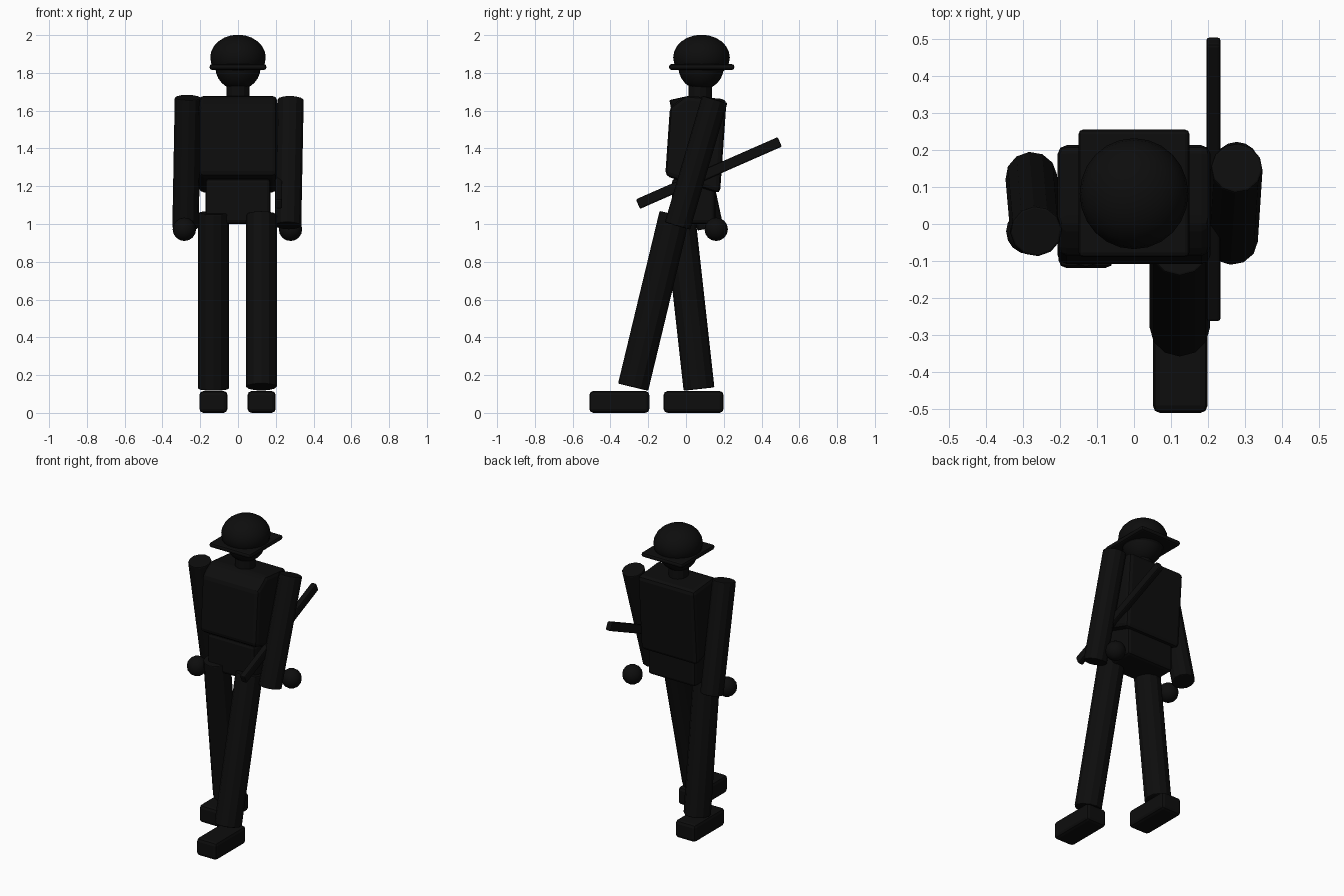
import bpy, bmesh, math
from mathutils import Vector, Matrix

cube = bpy.data.objects.get("Cube")
if cube:
    bpy.data.objects.remove(cube)

black = bpy.data.materials.new("near_black")
black.use_nodes = True
black.diffuse_color = (0.004, 0.004, 0.004, 1)
bsdf = black.node_tree.nodes["Principled BSDF"]
bsdf.inputs["Base Color"].default_value = black.diffuse_color
bsdf.inputs["Roughness"].default_value = 0.9


def finish(name, bm, bevel=0, smooth=False):
    bmesh.ops.recalc_face_normals(bm, faces=bm.faces)
    mesh = bpy.data.meshes.new(name)
    bm.to_mesh(mesh)
    bm.free()
    mesh.materials.append(black)
    obj = bpy.data.objects.new(name, mesh)
    bpy.context.collection.objects.link(obj)
    if bevel:
        mod = obj.modifiers.new("rounded_edges", "BEVEL")
        mod.width, mod.segments = bevel, 2
        mod.limit_method, mod.angle_limit = "ANGLE", math.radians(40)
    if smooth:
        for o in bpy.context.selected_objects:
            o.select_set(False)
        bpy.context.view_layer.objects.active = obj
        obj.select_set(True)
        bpy.ops.object.shade_smooth_by_angle(angle=math.radians(35))
    return obj


def box(name, center, size, bevel=0.0, tilt=0.0):
    bm = bmesh.new()
    matrix = (Matrix.Translation(center) @ Matrix.Rotation(math.radians(tilt), 4, "X")
              @ Matrix.Diagonal((*size, 1)))
    bmesh.ops.create_cube(bm, size=1, matrix=matrix)
    return finish(name, bm, bevel)


def rod(name, start, end, radius, bevel=0.006):
    start, end = Vector(start), Vector(end)
    axis = end - start
    bm = bmesh.new()
    matrix = (Matrix.Translation((start + end) / 2)
              @ axis.to_track_quat("Z", "Y").to_matrix().to_4x4())
    bmesh.ops.create_cone(bm, cap_ends=True, segments=12, radius1=radius,
                          radius2=radius, depth=axis.length, matrix=matrix)
    return finish(name, bm, bevel)


def ball(name, center, size, segments=24):
    bm = bmesh.new()
    matrix = Matrix.Translation(center) @ Matrix.Diagonal((*size, 1))
    bmesh.ops.create_uvsphere(bm, u_segments=segments, v_segments=segments // 2,
                              radius=1, matrix=matrix)
    return finish(name, bm, smooth=True)


def side_prism(name, profile, half_width, bevel):
    bm = bmesh.new()
    face = bm.faces.new([bm.verts.new((-half_width, y, z)) for y, z in profile])
    new = bmesh.ops.extrude_face_region(bm, geom=[face])["geom"]
    bmesh.ops.translate(bm, vec=(2 * half_width, 0, 0),
                        verts=[v for v in new if isinstance(v, bmesh.types.BMVert)])
    return finish(name, bm, bevel)


# Head and wide hat
ball("head", (0, 0.08, 1.83), (0.12, 0.12, 0.12))
ball("hat_crown", (0, 0.082, 1.882), (0.147, 0.15, 0.12))
box("hat_brim", (0, 0.083, 1.831), (0.3, 0.345, 0.03), 0.012)
rod("neck", (0, 0.075, 1.63), (0, 0.075, 1.77), 0.062)

# Body
side_prism("torso", [(-0.11, 1.255), (-0.085, 1.62), (0.0, 1.68),
                     (0.215, 1.66), (0.18, 1.16)], 0.207, 0.025)
box("pelvis", (0, 0.04, 1.12), (0.345, 0.23, 0.24), 0.02)

# Arms swing opposite ways, with the hands set apart from them
rod("left_arm", (0.278, 0.152, 1.66), (0.265, -0.045, 0.99), 0.07)
rod("right_arm", (-0.265, -0.02, 1.67), (-0.278, 0.128, 0.98), 0.07)
ball("left_hand", (0.278, 0.16, 0.972), (0.062, 0.062, 0.062), 16)
ball("right_hand", (-0.284, -0.02, 0.972), (0.062, 0.062, 0.062), 16)

# Striding legs and feet
rod("left_leg", (0.124, -0.06, 1.05), (0.124, -0.28, 0.136), 0.082)
rod("right_leg", (-0.13, -0.035, 1.06), (-0.13, 0.069, 0.126), 0.082)
box("left_foot", (0.125, -0.353, 0.058), (0.148, 0.317, 0.115), 0.02)
box("right_foot", (-0.13, 0.04, 0.058), (0.148, 0.317, 0.115), 0.02)

# Pole carried along the left side
box("carried_pole", (0.215, 0.121, 1.27), (0.038, 0.82, 0.055), 0.008, 23.7)
